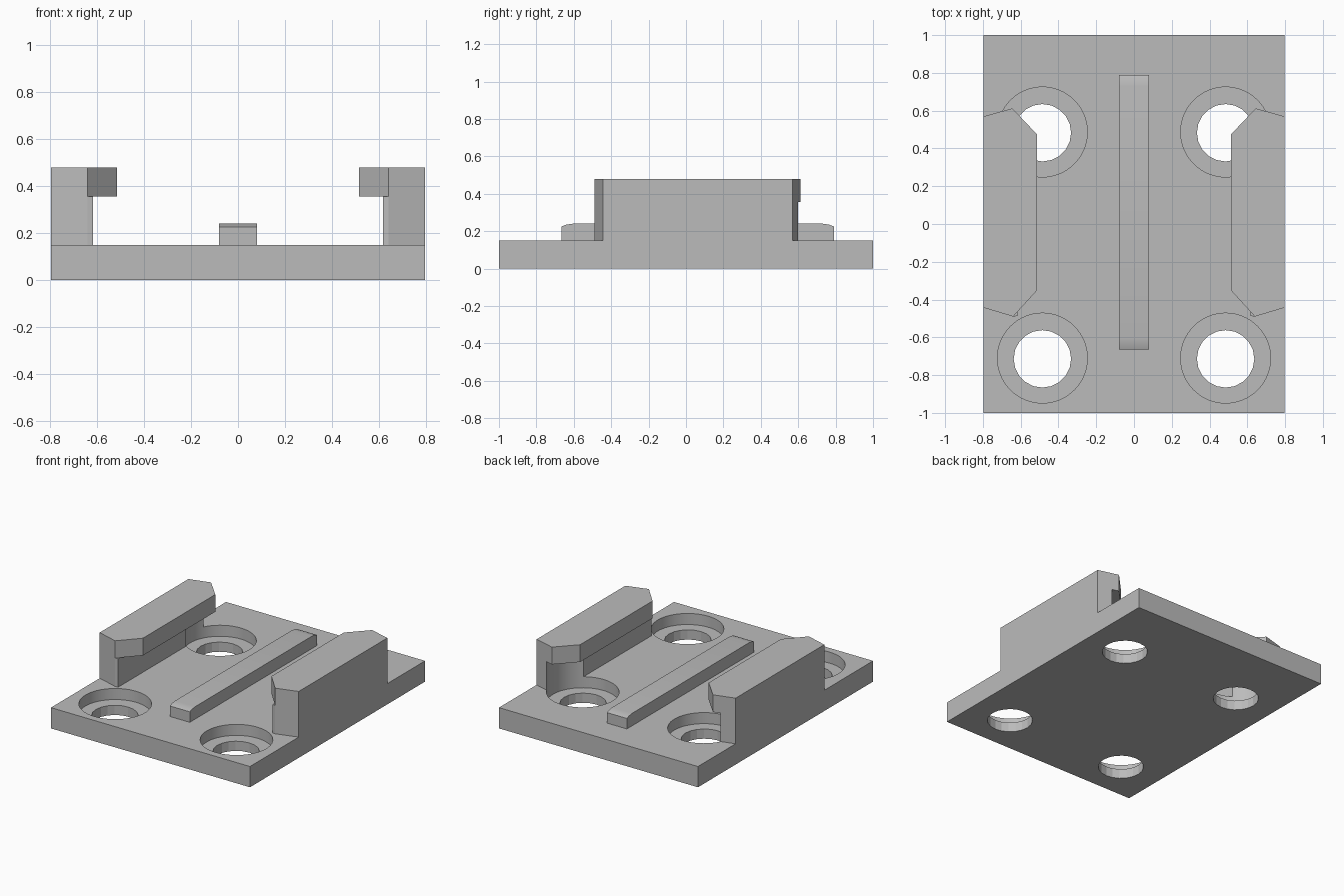
import bpy, bmesh, math
from mathutils import Vector

default = bpy.data.objects.get("Cube")
if default:
    bpy.data.objects.remove(default, do_unlink=True)

grey = bpy.data.materials.new("plain grey")
grey.use_nodes = True
COLOUR = (0.5, 0.5, 0.5, 1)
grey.diffuse_color = COLOUR
grey.node_tree.nodes["Principled BSDF"].inputs["Base Color"].default_value = COLOUR

HALF_X = 0.796
PLATE_TOP = 0.15
HEAD_Z, CLIP_TOP = 0.355, 0.48
HOLE_X = 0.485
BACK_Y, FRONT_Y = 0.487, -0.71


def prism(name, points, low, high, along_x=False):
    """Extrude a flat outline from low to high along z, or along x."""
    bm = bmesh.new()
    outline = [(low, a, b) if along_x else (a, b, low) for a, b in points]
    face = bm.faces.new([bm.verts.new(p) for p in outline])
    move = Vector((high - low, 0, 0)) if along_x else Vector((0, 0, high - low))
    new = bmesh.ops.extrude_face_region(bm, geom=[face])["geom"]
    bmesh.ops.translate(bm, vec=move, verts=[v for v in new if isinstance(v, bmesh.types.BMVert)])
    bmesh.ops.recalc_face_normals(bm, faces=bm.faces)
    mesh = bpy.data.meshes.new(name)
    bm.to_mesh(mesh)
    bm.free()
    mesh.materials.append(grey)
    obj = bpy.data.objects.new(name, mesh)
    bpy.context.collection.objects.link(obj)
    return obj


def circle(x, y, radius, sides):
    return [(x + radius * math.cos(math.tau * i / sides),
             y + radius * math.sin(math.tau * i / sides)) for i in range(sides)]


def select_only(obj):
    bpy.ops.object.select_all(action='DESELECT')
    obj.select_set(True)
    bpy.context.view_layer.objects.active = obj


def cut(obj, cutter):
    cutter.hide_render = True
    mod = obj.modifiers.new("cut", 'BOOLEAN')
    mod.operation, mod.solver, mod.object = 'DIFFERENCE', 'EXACT', cutter
    select_only(obj)
    bpy.ops.object.modifier_apply(modifier=mod.name)
    bpy.data.objects.remove(cutter, do_unlink=True)


def counterbore(x, y):
    return prism("counterbore_cutter", circle(x, y, 0.238, 64), 0.07, HEAD_Z + 0.1)


# Base plate with four counterbored screw holes
plate = prism("base_plate", [(-HALF_X, -1), (HALF_X, -1), (HALF_X, 1), (-HALF_X, 1)], 0, PLATE_TOP)
for x in (-HOLE_X, HOLE_X):
    for y in (BACK_Y, FRONT_Y):
        cut(plate, counterbore(x, y))
        cut(plate, prism("hole_cutter", circle(x, y - 0.004, 0.152, 20), -0.1, 0.2))

# Centre rail with eased ends
rail = prism("centre_rail", [(-0.665, PLATE_TOP), (0.79, PLATE_TOP), (0.79, 0.226), (0.765, 0.235),
                             (0.73, 0.24), (-0.605, 0.24), (-0.64, 0.235), (-0.665, 0.226)],
             -0.08, 0.08, along_x=True)

# Side clips: an upright wall under an overhanging pointed head
head = [(HALF_X, -0.443), (0.64, -0.49), (0.514, -0.352), (0.514, 0.475), (0.644, 0.612), (HALF_X, 0.57)]
wall = [(HALF_X, -0.443), (0.64, -0.49), (0.617, -0.487), (0.617, 0.605), (0.644, 0.612), (HALF_X, 0.57)]
parts = [plate, rail]
for side, label in ((1, "left"), (-1, "right")):
    upright = prism(label + "_clip_wall", [(side * x, y) for x, y in wall], PLATE_TOP, HEAD_Z)
    cut(upright, counterbore(side * HOLE_X, BACK_Y))
    parts += [upright, prism(label + "_clip_head", [(side * x, y) for x, y in head], HEAD_Z, CLIP_TOP)]

for part in parts:
    select_only(part)
    bpy.ops.object.shade_smooth_by_angle(angle=math.radians(12))
